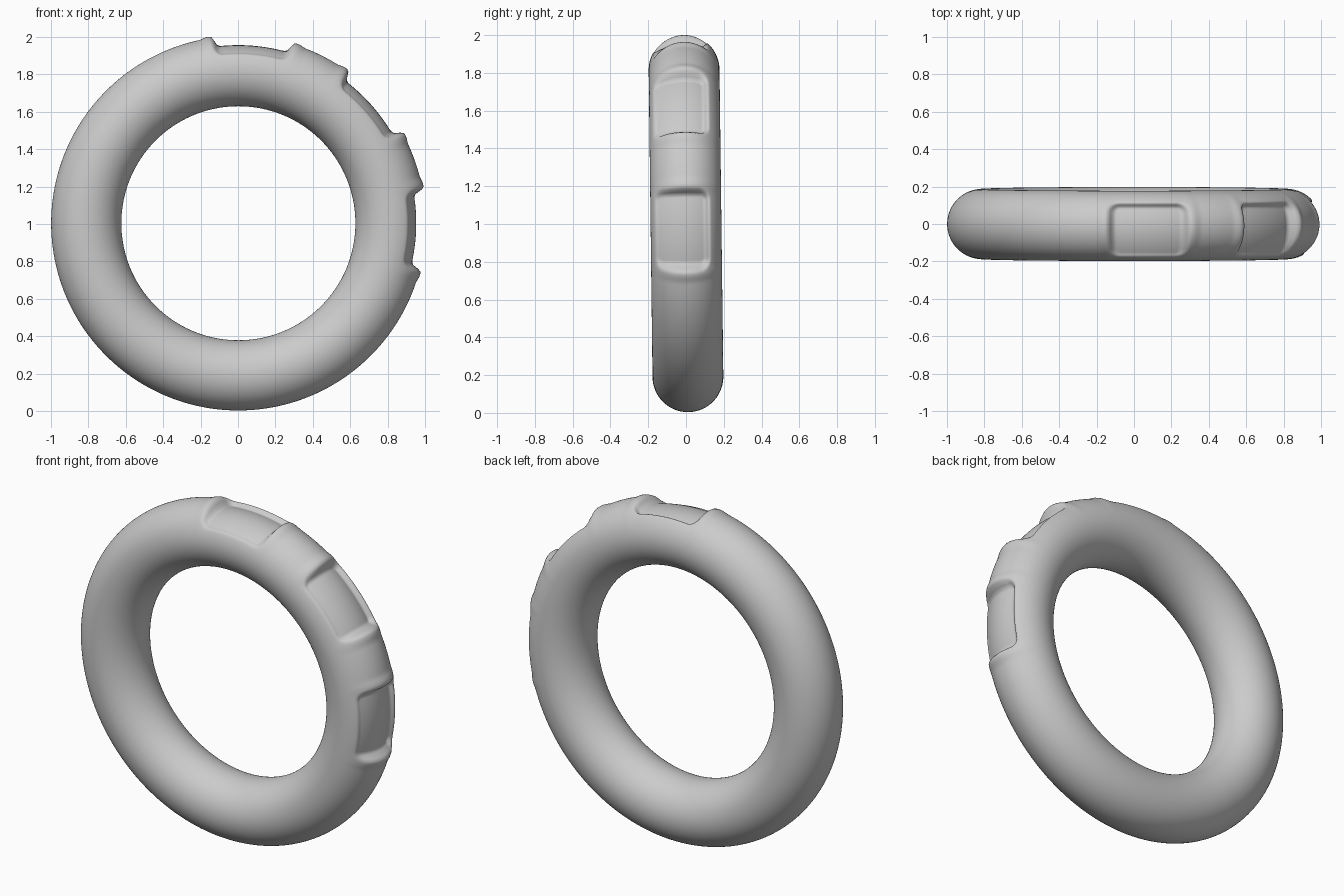
import bpy, bmesh
from math import cos, sin, pi, radians, hypot

if "Cube" in bpy.data.objects:
    bpy.data.objects.remove(bpy.data.objects["Cube"])

MAJOR, MINOR = 0.8125, 0.1875
NU, NV = 480, 120
DENTS = [radians(a) for a in (85.5, 41.5, -2)]   # angles of the three recesses
HALF_ARC, Y_LOW, Y_HIGH, CORNER = 0.207, -0.162, 0.113, 0.04


def smooth(t):
    t = min(max(t, 0), 1)
    return t * t * (3 - 2 * t)


def window_distance(arc, y):
    # signed distance to a rounded rectangle, negative inside
    half_y = (Y_HIGH - Y_LOW) / 2
    dx = abs(arc) - HALF_ARC + CORNER
    dy = abs(y - (Y_HIGH + Y_LOW) / 2) - half_y + CORNER
    return hypot(max(dx, 0), max(dy, 0)) + min(max(dx, dy), 0) - CORNER


def ring_point(u, v):
    r, y = MAJOR + MINOR * cos(v), MINOR * sin(v)
    if cos(v) > 0:
        for a in DENTS:
            arc = (u - a + pi) % (2 * pi) - pi
            d = window_distance(arc, y)
            # soft-walled recess with a gently curved floor
            floor = min(r, 0.95 - 1.9 * y * y)
            r += (floor - r) * smooth((0.018 - d) / 0.036)
            # slight raised lip at both ends
            lip = max(0, 1 - abs(abs(arc) - HALF_ARC - 0.035) / 0.05)
            r += 0.009 * smooth(lip) * cos(v) ** 2 * smooth((d + 0.01) / 0.03)
    return r * cos(u), y, r * sin(u)


# ring body
bm = bmesh.new()
rows = [[bm.verts.new(ring_point(2 * pi * i / NU, 2 * pi * j / NV))
         for j in range(NV)] for i in range(NU)]
for i in range(NU):
    for j in range(NV):
        a, b = rows[i], rows[(i + 1) % NU]
        k = (j + 1) % NV
        bm.faces.new((a[j], a[k], b[k], b[j])).smooth = True
bmesh.ops.recalc_face_normals(bm, faces=bm.faces)
mesh = bpy.data.meshes.new("ring")
bm.to_mesh(mesh)
bm.free()

# stand it up with its slight lean
ring = bpy.data.objects.new("ring", mesh)
bpy.context.collection.objects.link(ring)
ring.location = (0.002, 0, 1.004)
ring.rotation_euler = (0.0125, 0, 0)
